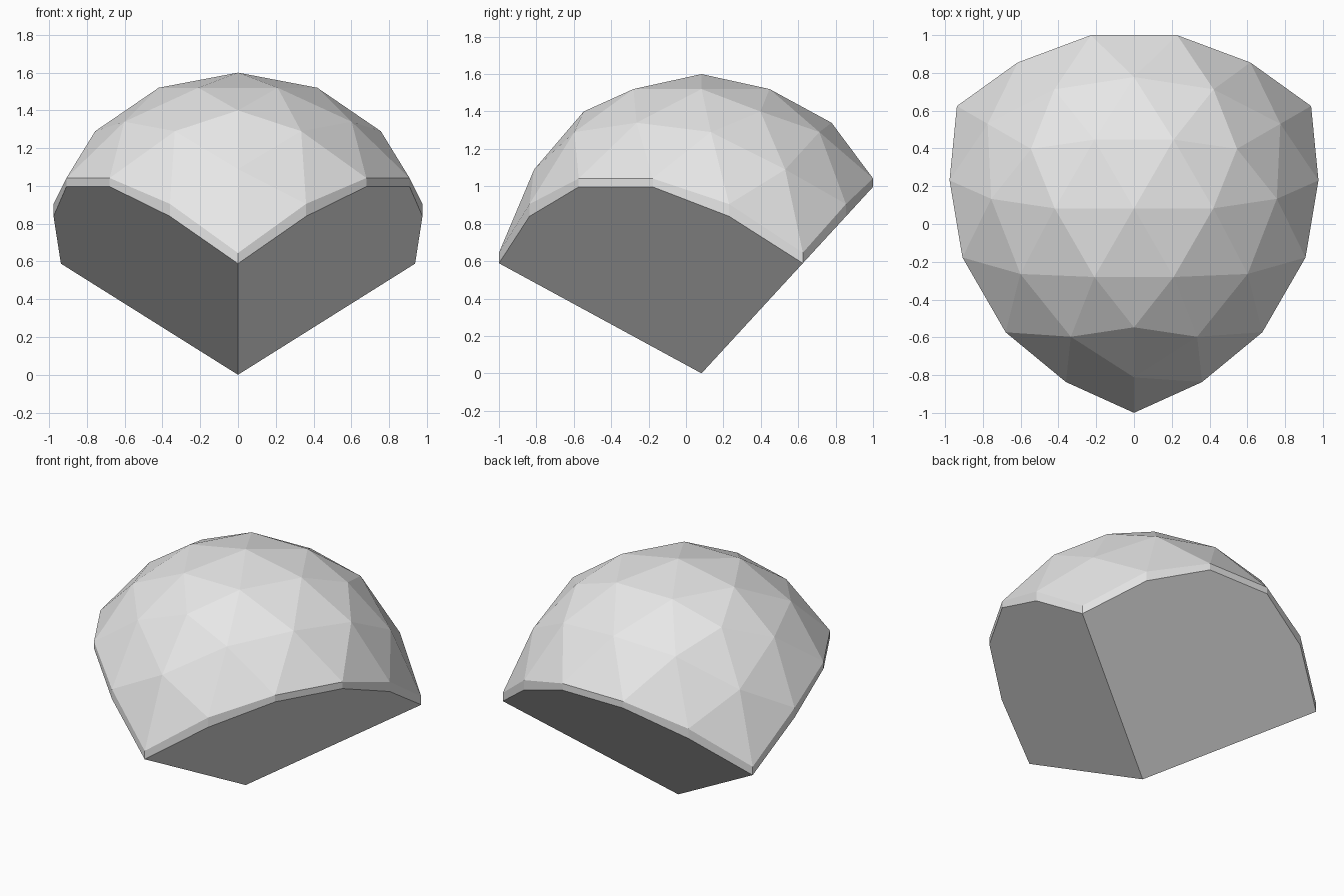
import bpy, bmesh, math
from mathutils import Vector

if "Cube" in bpy.data.objects:
    bpy.data.objects.remove(bpy.data.objects["Cube"], do_unlink=True)

CENTRE_Y = 0.083
SIDE_SLOPE = 1.087     # rise of each underside plane per unit away from the tip

# One third of the dome: (angle from the front, radius, height)
DOME = [(0, 0.63, 1.40), (0, 0.895, 1.09), (30, 0.42, 1.52),
        (26.2, 0.758, 1.29), (60, 0.695, 1.34)]
# Rim corners, one third of the outline: (angle, radius, height)
RIM = [(0, 1.083, 0.645), (21.4, 0.988, 0.905), (46, 0.945, 1.042)]


def polar(angle, radius, z):
    a = math.radians(angle)
    return Vector((radius * math.sin(a), CENTRE_Y - radius * math.cos(a), z))


def spread(points):
    """Repeat points with mirror and three-fold symmetry, without doubles."""
    for angle, radius, z in points:
        angles = {round((turn + side * angle) % 360, 3)
                  for turn in (0, 120, 240) for side in (1, -1)}
        for a in sorted(angles):
            yield a, radius, z


bm = bmesh.new()
bm.verts.new((0, CENTRE_Y, 0))         # bottom tip
bm.verts.new((0, CENTRE_Y, 1.6))       # crown
for a, r, z in spread(DOME):
    bm.verts.new(polar(a, r, z))

# Upright band: rim corners dropped onto the three underside planes
for a, r, z in spread(RIM):
    bm.verts.new(polar(a, r, z))
    drop = SIDE_SLOPE * r * math.cos(math.radians(a % 120 - 60))
    bm.verts.new(polar(a, r, drop))

# Skin the solid and merge the flat underside faces
bmesh.ops.convex_hull(bm, input=bm.verts)
bmesh.ops.dissolve_limit(bm, angle_limit=math.radians(0.8),
                         verts=bm.verts, edges=bm.edges)
bmesh.ops.recalc_face_normals(bm, faces=bm.faces)

mesh = bpy.data.meshes.new("faceted_dome_wedge")
bm.to_mesh(mesh)
bm.free()

# Plain grey material
grey = bpy.data.materials.new("light_grey")
grey.use_nodes = True
colour = (0.8, 0.8, 0.8, 1)
grey.diffuse_color = colour
grey.node_tree.nodes["Principled BSDF"].inputs["Base Color"].default_value = colour
mesh.materials.append(grey)

wedge = bpy.data.objects.new("faceted_dome_wedge", mesh)
bpy.context.collection.objects.link(wedge)
